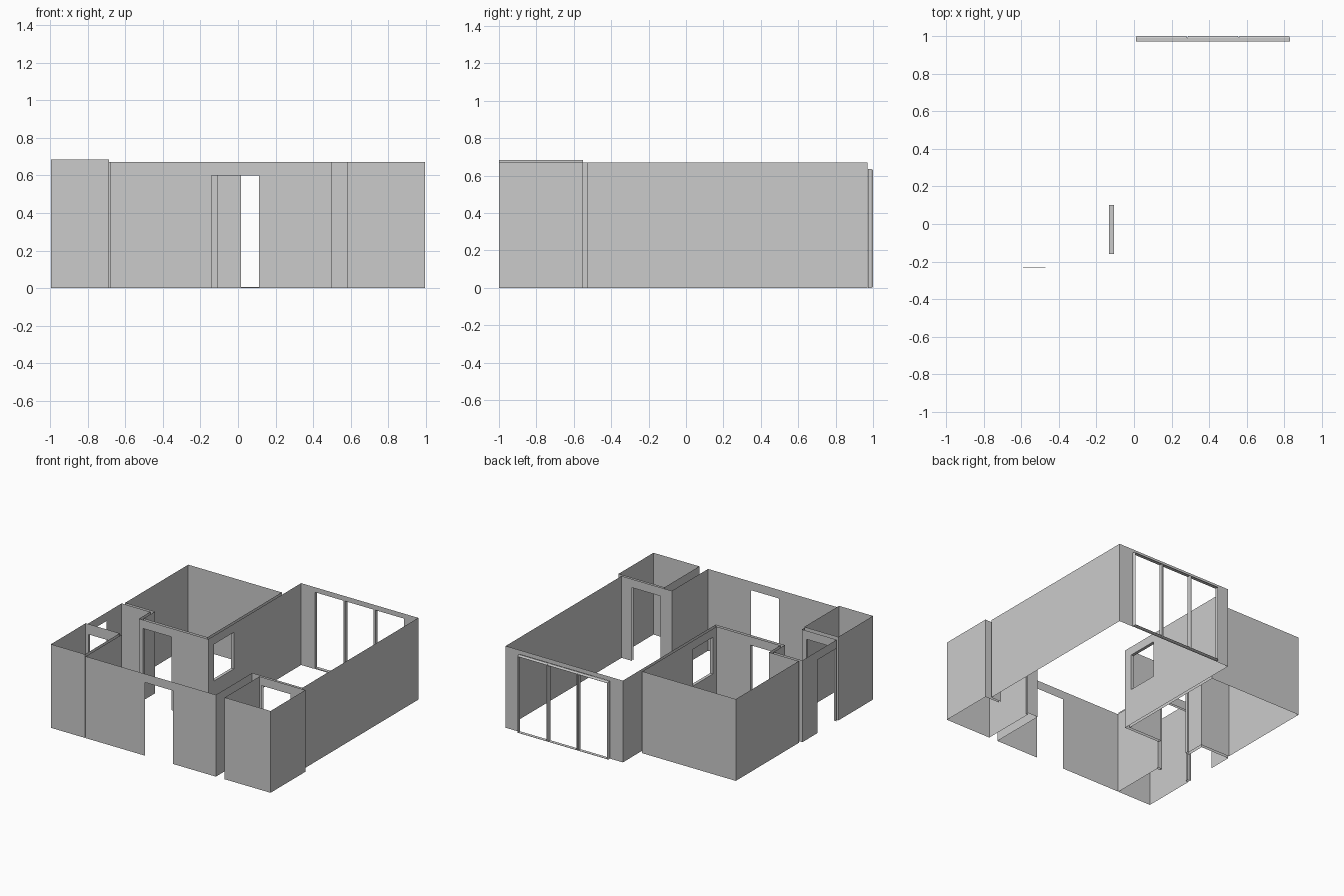
import bpy, bmesh

if "Cube" in bpy.data.objects:
    bpy.data.objects.remove(bpy.data.objects["Cube"])

H, HB, D = 0.67, 0.685, 0.60     # wall height, store-room height, door height


def quads_object(name, quads):
    bm = bmesh.new()
    for q in quads:
        bm.faces.new([bm.verts.new(p) for p in q])
    bmesh.ops.remove_doubles(bm, verts=bm.verts, dist=1e-5)
    me = bpy.data.meshes.new(name)
    bm.to_mesh(me)
    bm.free()
    ob = bpy.data.objects.new(name, me)
    bpy.context.collection.objects.link(ob)
    return ob


def segment(p, q, h=H, hole=None):
    """Thin axis-aligned wall p-q; hole = (start, end, bottom, top) along its axis."""
    ax = 0 if abs(q[0] - p[0]) > abs(q[1] - p[1]) else 1
    lo, hi = sorted((p[ax], q[ax]))
    other = p[1 - ax]

    def pt(s, z):
        return (s, other, z) if ax == 0 else (other, s, z)

    rects = [(lo, hi, 0, h)]
    if hole:
        a, b, z0, z1 = hole
        rects = [(lo, a, 0, h), (b, hi, 0, h), (a, b, z1, h), (a, b, 0, z0)]
    return [[pt(s0, z0), pt(s1, z0), pt(s1, z1), pt(s0, z1)]
            for s0, s1, z0, z1 in rects if s1 - s0 > 1e-4 and z1 - z0 > 1e-4]


def room(name, pts, holes={}, h=H):
    quads = []
    for i in range(len(pts) - 1):
        quads += segment(pts[i], pts[i + 1], h, holes.get(i))
    return quads_object(name, quads)


# living room and hall: one continuous inner skin
room("living_walls",
     [(0.955, 0.97), (0.955, -0.53), (0.50, -0.53), (0.50, -1), (-0.68, -1),
      (-0.68, -0.53), (-0.995, -0.53), (-0.995, -0.085), (-0.735, -0.085),
      (-0.735, -0.232), (-0.107, -0.232), (-0.107, 0.97), (0.955, 0.97)],
     {1: (0.60, 0.86, 0, D), 3: (-0.142, 0.112, 0, D), 5: (-0.97, -0.72, 0, D),
      6: (-0.52, -0.28, 0, D), 9: (-0.70, -0.44, 0, D),
      10: (-0.16, 0.10, 0.30, D), 11: (0.01, 0.83, 0, 0.635)})

# bedroom skin
room("bedroom_walls",
     [(-0.98, 0.755), (-0.98, -0.06), (-0.71, -0.06), (-0.71, -0.207),
      (-0.132, -0.207), (-0.132, 0.755), (-0.98, 0.755)],
     {3: (-0.70, -0.44, 0, D), 4: (-0.16, 0.10, 0.30, D)})

# small corner rooms
room("right_store_walls",
     [(0.995, -1), (0.995, -0.55), (0.58, -0.55), (0.58, -1), (0.995, -1)],
     {1: (0.60, 0.86, 0, D)})
room("left_store_walls",
     [(-0.995, -1), (-0.995, -0.55), (-0.687, -0.55), (-0.687, -1), (-0.995, -1)],
     {1: (-0.97, -0.72, 0, D)}, HB)

# door jambs joining the two skins
for name, xs, y0, y1 in (("left_store_jambs", (-0.97, -0.72), -0.55, -0.53),
                         ("bedroom_jambs", (-0.70, -0.44), -0.232, -0.207)):
    quads_object(name, [q for x in xs for q in segment((x, y0), (x, y1), D)])

# thin lintel edge over the bedroom door
quads_object("door_lintel", [[(-0.59, -0.232, D), (-0.47, -0.232, D),
                              (-0.47, -0.229, D), (-0.59, -0.229, D)]])

# inner window reveal
x0, x1, y0, y1 = -0.132, -0.107, -0.16, 0.10
reveal = [[(x0, y0, z), (x1, y0, z), (x1, y1, z), (x0, y1, z)] for z in (0.30, D)]
reveal += [[(x0, y, 0.30), (x1, y, 0.30), (x1, y, D), (x0, y, D)] for y in (y0, y1)]
quads_object("inner_window_reveal", reveal)

# three glazed door frames, slim and bevelled on the outside
T, W = 0.007, 0.82 / 3


def frame_loop(a, b, y, inset, zt=0.635):
    return [(a + inset, y, inset), (b - inset, y, inset),
            (b - inset, y, zt - inset), (a + inset, y, zt - inset)]


for k in range(3):
    a, b = 0.01 + k * W, 0.01 + (k + 1) * W
    loops = [frame_loop(a, b, 0.972, T), frame_loop(a, b, 0.972, 0),
             frame_loop(a, b, 0.99, 0), frame_loop(a, b, 1.0, 0.005),
             frame_loop(a, b, 1.0, T)]
    quads = []
    for i in range(5):
        l, m = loops[i], loops[(i + 1) % 5]
        quads += [[l[j], l[(j + 1) % 4], m[(j + 1) % 4], m[j]] for j in range(4)]
    quads_object(f"glazed_door_frame_{k + 1}", quads)

# small flat service panel on the hall wall
quads_object("service_panel", [[(0.497, -0.80, 0.43), (0.497, -0.64, 0.43),
                                (0.497, -0.64, 0.51), (0.497, -0.80, 0.51)]])
